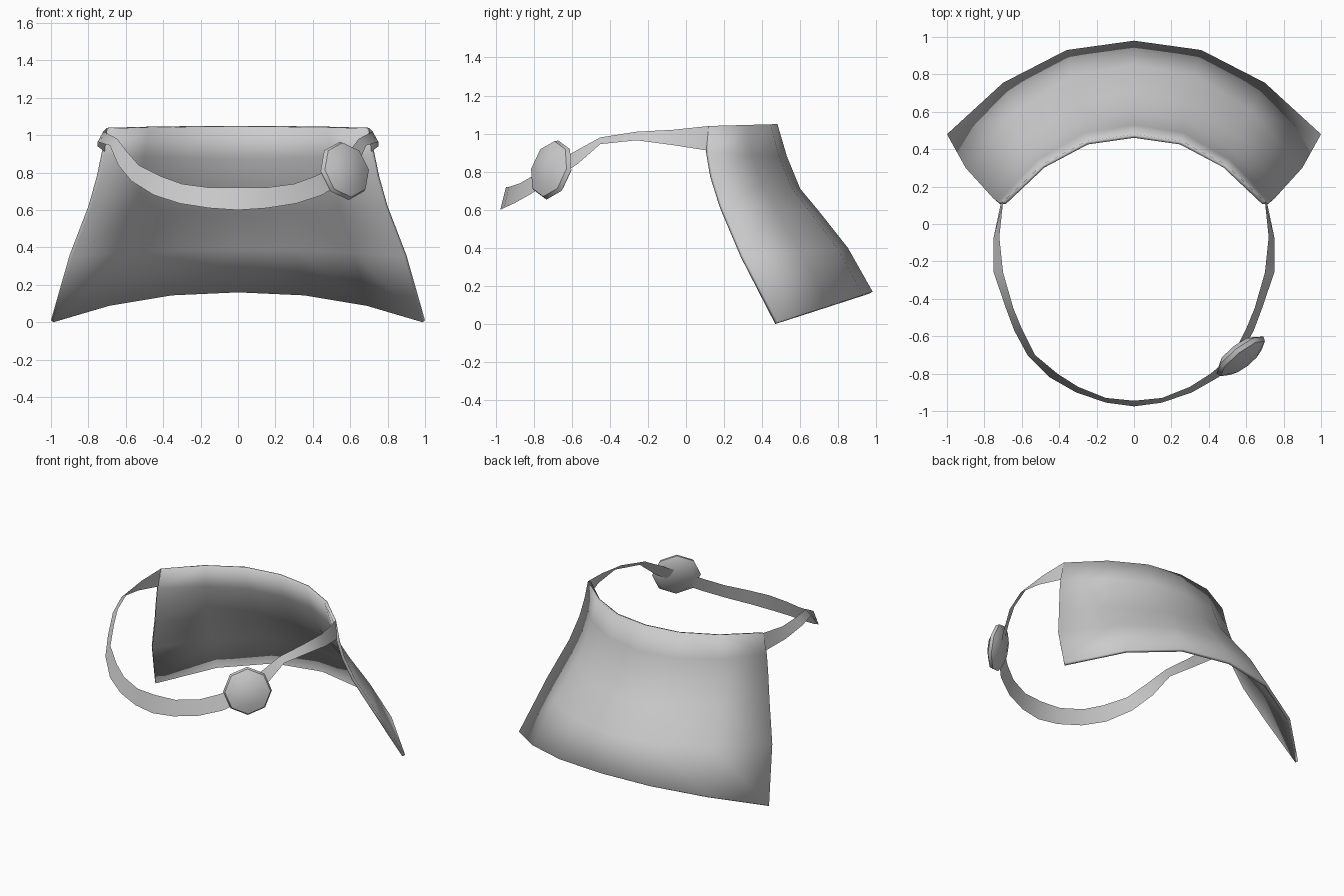
import bpy
import bmesh
from math import cos, sin, pi
from mathutils import Vector

default_cube = bpy.data.objects.get("Cube")
if default_cube:
    bpy.data.objects.remove(default_cube, do_unlink=True)


def make_material(name, colour):
    material = bpy.data.materials.new(name)
    material.use_nodes = True
    material.diffuse_color = colour
    material.node_tree.nodes["Principled BSDF"].inputs["Base Color"].default_value = colour
    return material


grey = make_material("plain grey", (0.6, 0.6, 0.6, 1))


def make_object(name, bm, smooth_angle):
    mesh = bpy.data.meshes.new(name)
    bm.to_mesh(mesh)
    bm.free()
    mesh.materials.append(grey)
    obj = bpy.data.objects.new(name, mesh)
    bpy.context.collection.objects.link(obj)
    bpy.ops.object.select_all(action="DESELECT")
    obj.select_set(True)
    bpy.context.view_layer.objects.active = obj
    bpy.ops.object.shade_smooth_by_angle(angle=smooth_angle)
    return obj


def bridge_rows(bm, rows):
    """Skin a list of equally long point rows with quads."""
    verts = [[bm.verts.new(point) for point in row] for row in rows]
    for low, high in zip(verts, verts[1:]):
        for i in range(len(low) - 1):
            bm.faces.new((low[i], low[i + 1], high[i + 1], high[i]))
    return verts


def add_mirror(obj):
    mirror = obj.modifiers.new("Mirror", "MIRROR")
    mirror.use_clip = True


# Cape: a curved sheet spanned between the centre back line and the side edge
cape_back = [(0.48, 1.05), (0.53, 0.88), (0.6, 0.71), (0.7, 0.59), (0.85, 0.4), (0.98, 0.17)]
cape_edge = [(0.7, 0.12, 1.04), (0.73, 0.12, 0.9), (0.755, 0.14, 0.78),
             (0.8, 0.19, 0.62), (0.9, 0.3, 0.36), (1, 0.48, 0.01)]
column_blend = [(0, 0), (0.36, 0.1), (0.7, 0.45), (1, 1)]
rows = []
for (back_y, back_z), (x, y, z) in zip(cape_back, cape_edge):
    rows.append([(x * across, back_y + (y - back_y) * forward, back_z + (z - back_z) * forward)
                 for across, forward in column_blend])
bm = bmesh.new()
bridge_rows(bm, rows)
bmesh.ops.reverse_faces(bm, faces=bm.faces)
bm.normal_update()
if sum((face.normal.y for face in bm.faces)) < 0:
    bmesh.ops.reverse_faces(bm, faces=bm.faces)
cape = make_object("cape", bm, pi / 4)
add_mirror(cape)
thickness = cape.modifiers.new("Cloth thickness", "SOLIDIFY")
thickness.thickness = 0.02
thickness.offset = -1

# Neck strap: a twisting ribbon from the cape corners round the front
upper = [(0.7, 0.12, 1.04), (0.72, -0.07, 1.02), (0.7, -0.26, 1.01), (0.645, -0.45, 0.98),
         (0.6, -0.56, 0.92), (0.53, -0.7, 0.84), (0.41, -0.8, 0.78), (0.3, -0.87, 0.74),
         (0.15, -0.93, 0.72), (0, -0.945, 0.72)]
lower = [(0.71, 0.12, 0.91), (0.75, -0.07, 0.94), (0.75, -0.26, 0.965), (0.685, -0.45, 0.945),
         (0.64, -0.57, 0.84), (0.57, -0.7, 0.755), (0.45, -0.82, 0.68), (0.31, -0.9, 0.635),
         (0.15, -0.955, 0.61), (0, -0.975, 0.6)]
bm = bmesh.new()
bridge_rows(bm, [upper, lower])
strap = make_object("neck_strap", bm, pi / 6)
add_mirror(strap)

# Button: an eight-sided domed disc clasped over the strap
SIDES = 8
profile = [(0.12, -0.035), (0.16, -0.005), (0.15, 0.02), (0.09, 0.045)]
bm = bmesh.new()
rings = bridge_rows(bm, [[(r * cos(2 * pi * i / SIDES), r * sin(2 * pi * i / SIDES), h)
                          for i in range(SIDES + 1)] for r, h in profile])
bmesh.ops.remove_doubles(bm, verts=bm.verts, dist=0.001)
bm.edges.ensure_lookup_table()
caps = bmesh.ops.holes_fill(bm, edges=[e for e in bm.edges if e.is_boundary], sides=SIDES)
front_cap = max(caps["faces"], key=lambda face: face.calc_center_median().z)
dome = bmesh.ops.poke(bm, faces=[front_cap])
dome["verts"][0].co.z += 0.012
bmesh.ops.recalc_face_normals(bm, faces=bm.faces)
button = make_object("strap_button", bm, pi / 4)
button.location = (0.57, -0.705, 0.81)
button.rotation_euler = Vector((0.6, -0.76, 0.25)).to_track_quat("Z", "Y").to_euler()
